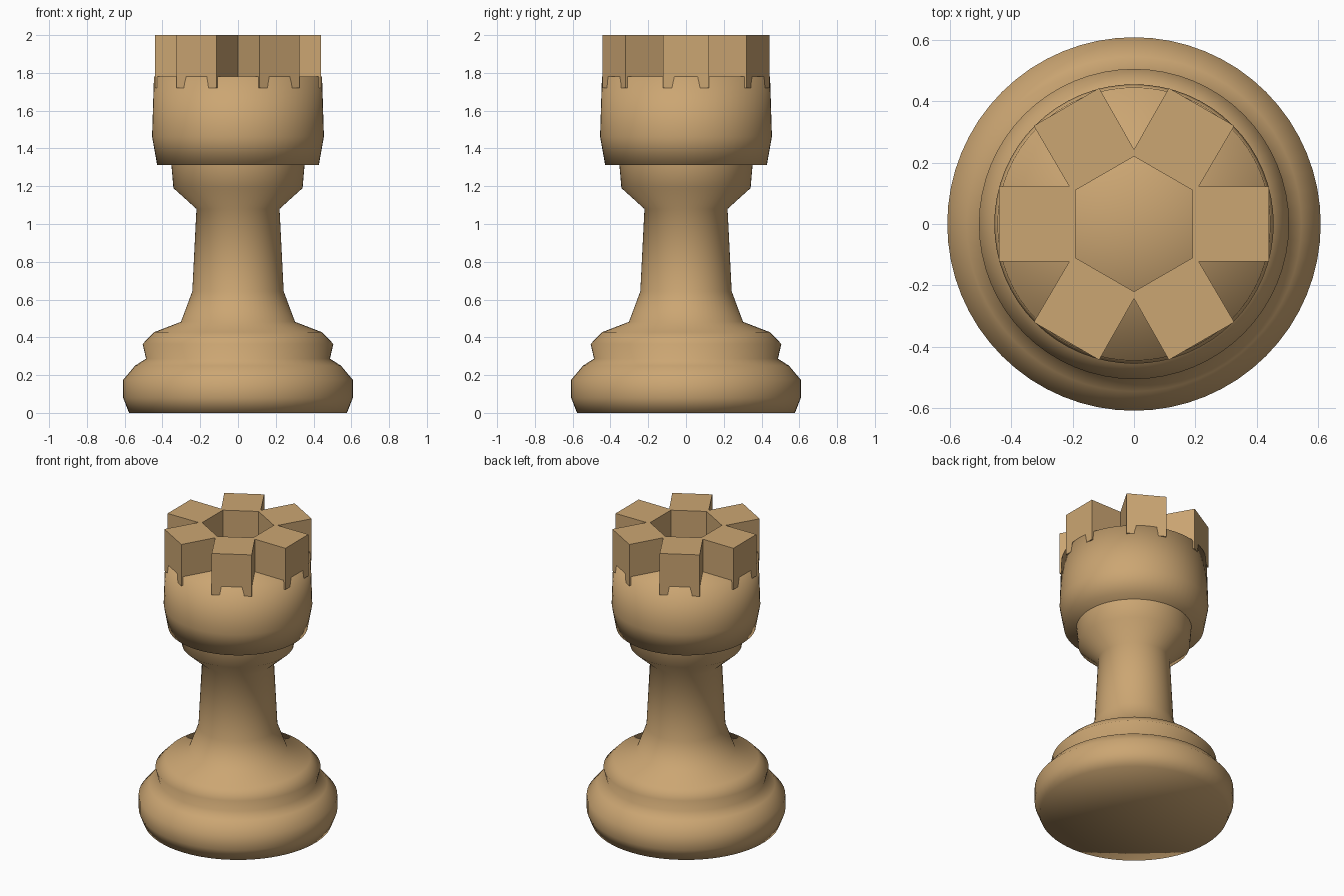
import bpy, bmesh
from math import sin, cos, radians, pi

if "Cube" in bpy.data.objects:
    bpy.data.objects.remove(bpy.data.objects["Cube"])

SEGMENTS = 64
wood = bpy.data.materials.new("wood")
wood.diffuse_color = (0.60, 0.38, 0.17, 1)
wood.use_nodes = True
wood.node_tree.nodes["Principled BSDF"].inputs["Base Color"].default_value = wood.diffuse_color


def finish(bm, name):
    bmesh.ops.recalc_face_normals(bm, faces=bm.faces)
    mesh = bpy.data.meshes.new(name)
    bm.to_mesh(mesh)
    bm.free()
    mesh.materials.append(wood)
    obj = bpy.data.objects.new(name, mesh)
    bpy.context.collection.objects.link(obj)
    return obj


def lathe(name, profile, angle):
    """Spin an (r, z) profile around z; both ends lie on the axis."""
    bm = bmesh.new()
    verts = [bm.verts.new((r, 0, z)) for r, z in profile]
    edges = [bm.edges.new(p) for p in zip(verts, verts[1:])]
    bmesh.ops.spin(bm, geom=verts + edges, cent=(0, 0, 0), axis=(0, 0, 1),
                   angle=2 * pi, steps=SEGMENTS, use_merge=True)
    bmesh.ops.remove_doubles(bm, verts=bm.verts, dist=1e-4)
    obj = finish(bm, name)
    bpy.ops.object.select_all(action='DESELECT')
    obj.select_set(True)
    bpy.context.view_layer.objects.active = obj
    bpy.ops.object.shade_smooth_by_angle(angle=radians(angle))
    return obj


# Stepped base, tapering stem and flared collar
lathe("base_and_stem", [
    (0, 0), (0.577, 0), (0.608, 0.08), (0.608, 0.175), (0.545, 0.25),
    (0.487, 0.287), (0.505, 0.365), (0.445, 0.427), (0.302, 0.482),
    (0.242, 0.643), (0.22, 1.08), (0.342, 1.19), (0.354, 1.33), (0, 1.33)], 75)

# Round tower head, softly shaded over its rims
lathe("tower_head", [
    (0, 1.312), (0.428, 1.312), (0.455, 1.463), (0.445, 1.78), (0, 1.78)], 180)


# Crown: six flat-faced battlements around a hexagonal well
def polar(r, deg):
    return r * cos(radians(deg)), r * sin(radians(deg))


bm = bmesh.new()
half_arm = 15.6   # angle from an arm's centre line to its outer corner
sectors = []
for k in range(6):
    a = 60 * k
    sectors.append([polar(0.22, a - 30), polar(0.243, a - 30),
                    polar(0.457, a - half_arm), polar(0.457, a + half_arm),
                    polar(0.243, a + 30), polar(0.22, a + 30)])
for pts in sectors:
    low = [bm.verts.new((x, y, 1.72)) for x, y in pts]
    top = [bm.verts.new((x, y, 2.0)) for x, y in pts]
    bm.faces.new(top)
    bm.faces.new(low[::-1])
    # side walls, leaving the seams to neighbouring sectors open
    for i, j in ((1, 2), (2, 3), (3, 4), (5, 0)):
        bm.faces.new((low[i], low[j], top[j], top[i]))
bmesh.ops.remove_doubles(bm, verts=bm.verts, dist=1e-4)
finish(bm, "battlements")
